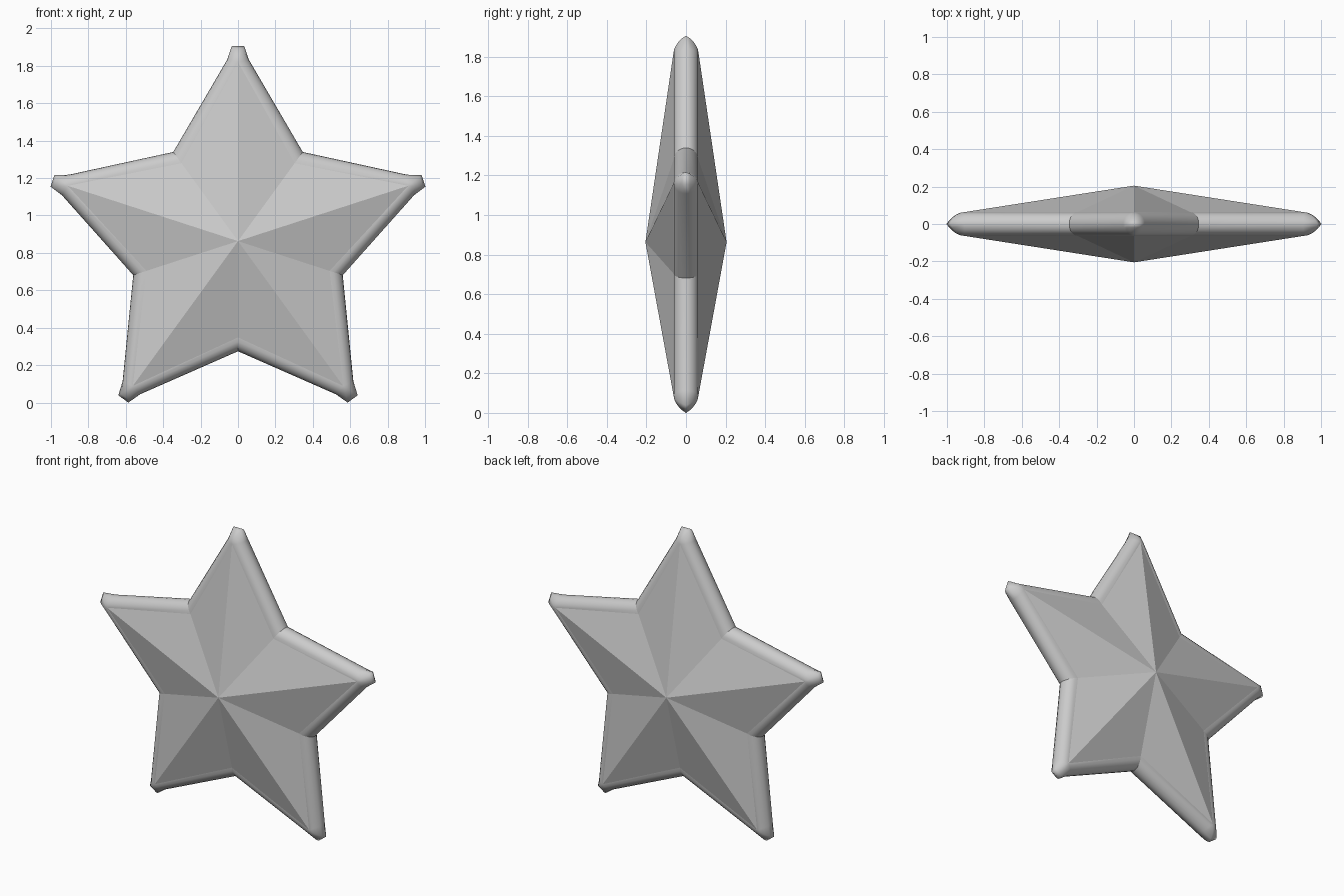
import bpy, bmesh
from math import sin, cos, pi

if "Cube" in bpy.data.objects:
    bpy.data.objects.remove(bpy.data.objects["Cube"])

CZ, APEX, RIM, STEPS = 0.863, 0.205, 0.063, 5

# one arm: (inner ring point, outer rim point, is_tip) in arm space (side, radial)
a = pi / 5
ARM = [
    ((0.0, 0.955), (0.055, 0.968), False),
    ((0.515 * sin(a), 0.515 * cos(a)), (0.589 * sin(a), 0.589 * cos(a)), False),
]
VAL = ARM[1]
ARM = [
    ((0.0, 0.957), (-0.058, 0.970), False),   # left shoulder
    ((0.0, 0.957), (-0.033, 1.043), True),    # tip corners
    ((0.0, 0.957), (0.033, 1.043), True),
    ((0.0, 0.957), (0.058, 0.970), False),    # right shoulder
    VAL,                                      # valley between arms
]
N = len(ARM) * 5


def ring(bm, ang):
    """One loop of the rounded rim, ang 0 = front crease, pi = back crease."""
    verts = []
    for k in range(5):
        r = 2 * pi * k / 5
        for (ix, iz), (ox, oz), tip in ARM:
            s = sin(ang)
            t = 0.6 * s + 0.4 * (1 - abs(cos(ang))) if tip else s
            x, z = ix + (ox - ix) * t, iz + (oz - iz) * t
            verts.append(bm.verts.new((x * cos(r) + z * sin(r),
                                       -RIM * cos(ang),
                                       CZ - x * sin(r) + z * cos(r))))
    return verts


bm = bmesh.new()
rings = [ring(bm, pi * i / (2 * STEPS)) for i in range(2 * STEPS + 1)]

# rounded rim
for p, q in zip(rings, rings[1:]):
    for i in range(N):
        j = (i + 1) % N
        bm.faces.new((p[i], p[j], q[j], q[i])).smooth = True

# flat facets rising to the front and back peaks
for loop, y in ((rings[0], -APEX), (rings[-1], APEX)):
    peak = bm.verts.new((0, y, CZ))
    for i in range(N):
        if i % 5 >= 3:
            bm.faces.new((loop[i], loop[(i + 1) % N], peak)).smooth = False

# keep the valley corners crisp
for p, q in zip(rings, rings[1:]):
    for i in range(4, N, 5):
        bm.edges.get((p[i], q[i])).smooth = False

# merge the collapsed arm ends
bmesh.ops.remove_doubles(bm, verts=bm.verts[:], dist=0.0005)
bmesh.ops.recalc_face_normals(bm, faces=bm.faces[:])

mesh = bpy.data.meshes.new("star")
bm.to_mesh(mesh)
bm.free()
star = bpy.data.objects.new("star", mesh)
bpy.context.collection.objects.link(star)
